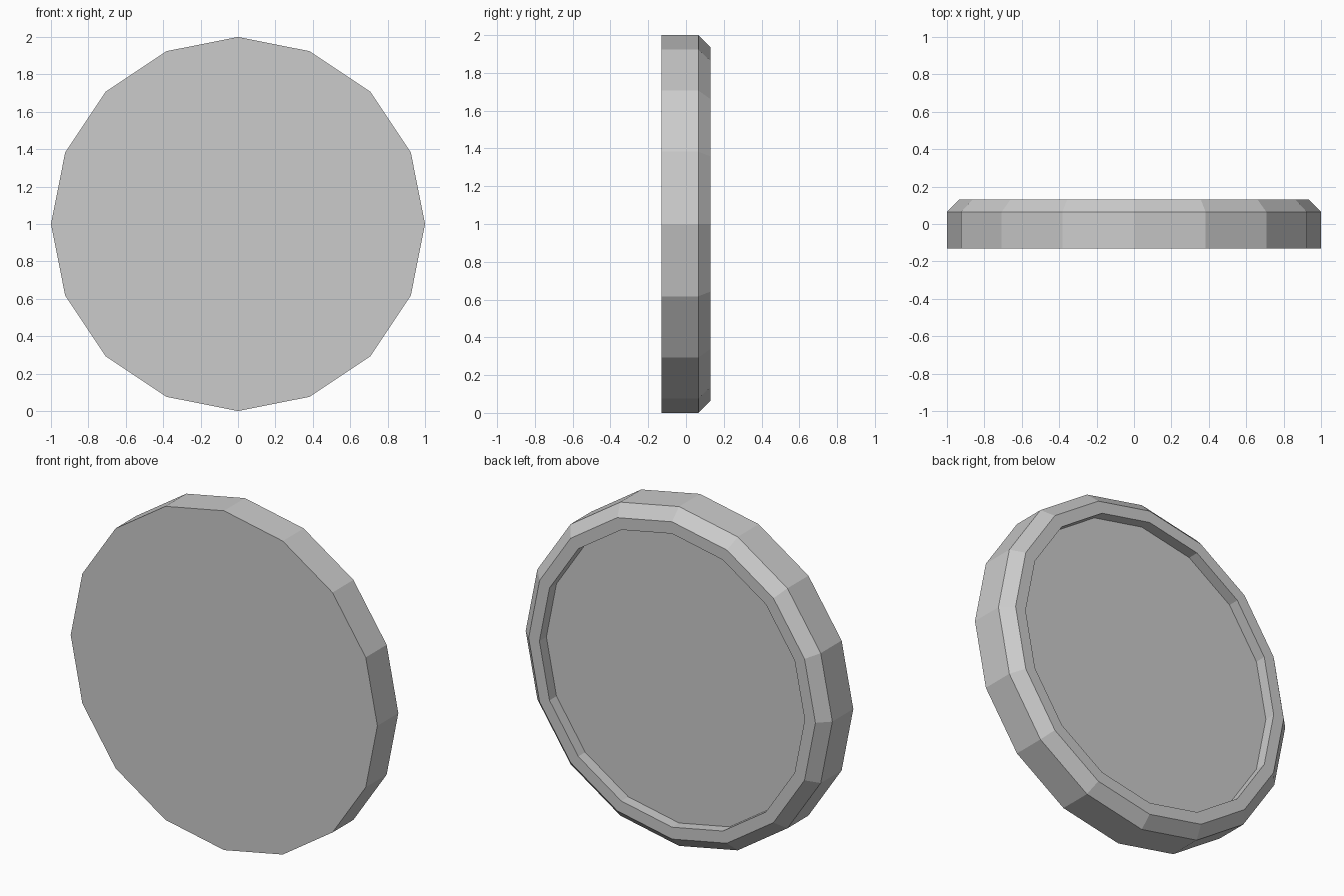
import bpy, bmesh
from math import sin, cos, pi

if "Cube" in bpy.data.objects:
    bpy.data.objects.remove(bpy.data.objects["Cube"])

SIDES = 16

# Radius / depth profile from the flat front, around the rim, to the recessed back
PROFILE = [(1.0, -0.13), (1.0, 0.065), (0.935, 0.13), (0.865, 0.13), (0.865, 0.065)]

bm = bmesh.new()
rings = [[bm.verts.new((r * cos(2 * pi * i / SIDES), y, 1 + r * sin(2 * pi * i / SIDES)))
          for i in range(SIDES)] for r, y in PROFILE]

# Rim walls, chamfer, lip and recess wall
for a, b in zip(rings, rings[1:]):
    for i in range(SIDES):
        j = (i + 1) % SIDES
        bm.faces.new((a[i], a[j], b[j], b[i]))

# Front cap and recess floor
bm.faces.new(rings[0])
bm.faces.new(rings[-1])
bmesh.ops.recalc_face_normals(bm, faces=bm.faces)

mesh = bpy.data.meshes.new("round_disc")
bm.to_mesh(mesh)
bm.free()
bpy.context.collection.objects.link(bpy.data.objects.new("round_disc", mesh))
